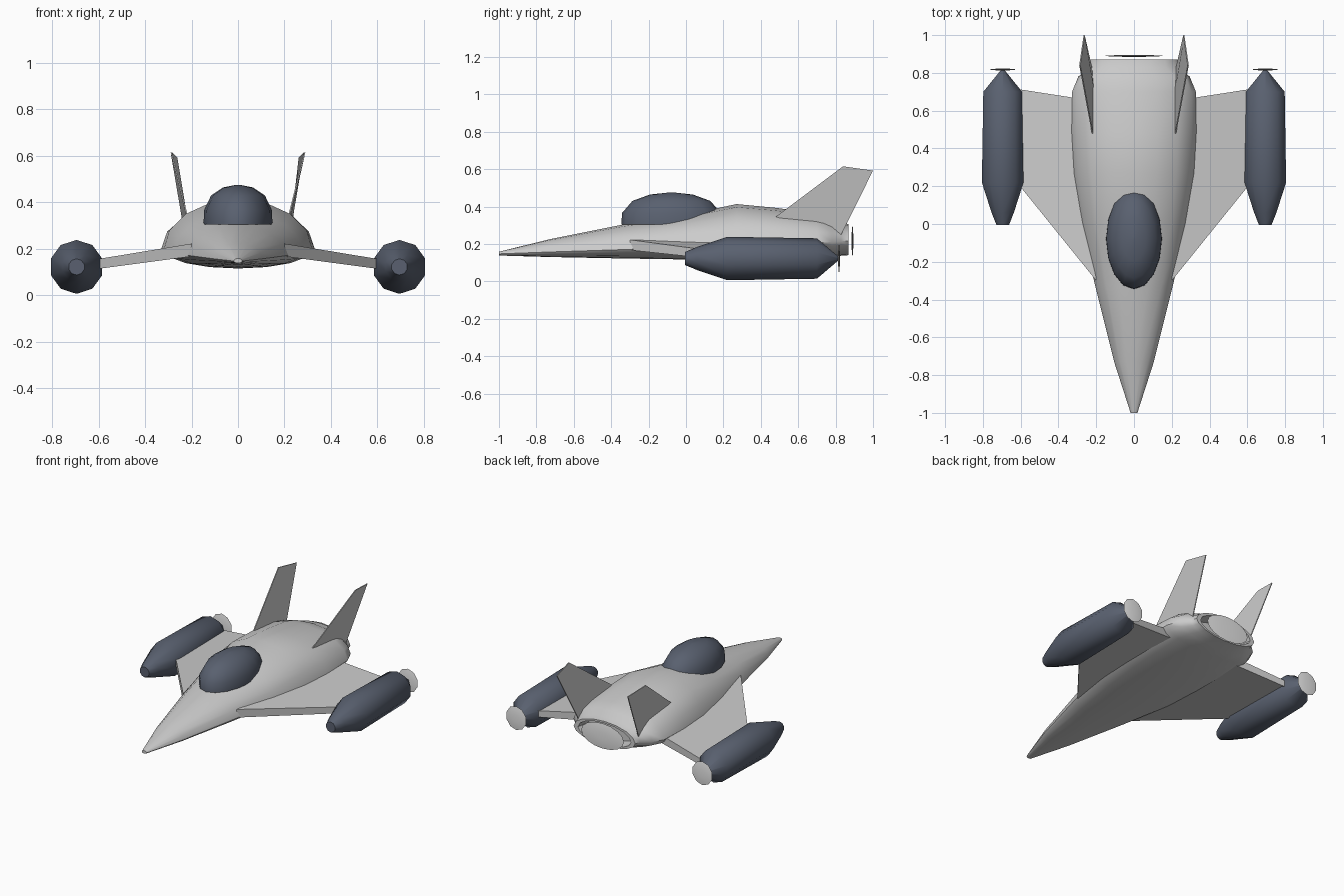
import bpy, bmesh
from math import sin, cos, pi, radians
from mathutils import Vector

default = bpy.data.objects.get("Cube")
if default:
    bpy.data.objects.remove(default, do_unlink=True)


def material(name, rgb):
    m = bpy.data.materials.new(name)
    m.use_nodes = True
    m.diffuse_color = (*rgb, 1)
    m.node_tree.nodes["Principled BSDF"].inputs["Base Color"].default_value = (*rgb, 1)
    return m


GREY = material("light grey hull", (0.6, 0.6, 0.6))
SLATE = material("dark slate", (0.1, 0.118, 0.16))
PALE = material("pale exhaust", (0.8, 0.8, 0.8))


def finish(name, bm, mat, angle=None):
    bmesh.ops.recalc_face_normals(bm, faces=bm.faces)
    mesh = bpy.data.meshes.new(name)
    bm.to_mesh(mesh)
    bm.free()
    ob = bpy.data.objects.new(name, mesh)
    bpy.context.collection.objects.link(ob)
    mesh.materials.append(mat)
    if angle:
        bpy.ops.object.select_all(action='DESELECT')
        ob.select_set(True)
        bpy.context.view_layer.objects.active = ob
        bpy.ops.object.shade_smooth_by_angle(angle=radians(angle))
    return ob


def loft(name, rings, mat, angle):
    """Skin a list of equal-length point rings and cap both ends."""
    bm = bmesh.new()
    loops = [[bm.verts.new(p) for p in ring] for ring in rings]
    n = len(loops[0])
    for a, b in zip(loops, loops[1:]):
        for i in range(n):
            j = (i + 1) % n
            bm.faces.new((a[i], a[j], b[j], b[i]))
    bm.faces.new(loops[0])
    bm.faces.new(loops[-1])
    return finish(name, bm, mat, angle)


def section(x, y, z, rx, up, down, n):
    """Ring across the y axis with different upper and lower heights."""
    ring = []
    for i in range(n):
        t = 2 * pi * i / n
        h = up if cos(t) > 0 else down
        ring.append((x + rx * sin(t), y, z + h * cos(t)))
    return ring


def plate(name, corners, offset, mat):
    """Prism between a polygon and its copy; each corner has its own offset."""
    bm = bmesh.new()
    a = [bm.verts.new(c) for c in corners]
    b = [bm.verts.new(Vector(c) + Vector(o)) for c, o in zip(corners, offset)]
    n = len(a)
    bm.faces.new(a)
    bm.faces.new(b)
    for i in range(n):
        j = (i + 1) % n
        bm.faces.new((a[i], a[j], b[j], b[i]))
    return finish(name, bm, mat)


# Hull: y, half width, height of widest line, top, bottom
stations = [
    (-1.0, .018, .147, .158, .138),
    (-.73, .105, .157, .225, .130),
    (-.33, .205, .170, .305, .122),
    (0, .280, .182, .355, .117),
    (.27, .320, .195, .413, .115),
    (.48, .330, .200, .393, .117),
    (.70, .328, .205, .362, .124),
    (.78, .295, .210, .340, .130),
    (.83, .240, .214, .315, .137),
    (.87, .230, .216, .306, .140),
]
hull = [section(0, y, z, w, t - z, z - b, 16) for y, w, z, t, b in stations]
# Rear opening: rim turned inward, then recessed
for y, s in ((.87, .86), (.78, .80)):
    hull.append(section(0, y, .216, .23 * s, .09 * s, .076 * s, 16))
loft("hull", hull, GREY, 45)

# Canopy: stacked ellipses, flat underneath
canopy = []
for z, s in ((.305, 1), (.365, .99), (.43, .78), (.464, .43), (.475, .05)):
    canopy.append([(.148 * s * sin(k * pi / 8), -.078 + .267 * s * cos(k * pi / 8), z)
                   for k in range(16)])
loft("canopy", canopy, SLATE, 50)


def exhaust(name, x, y, z, rx, rz, n):
    """Thin domed disc facing backwards."""
    profile = ((-.005, .3), (-.003, .75), (0, 1), (.003, .75), (.005, .3))
    return loft(name, [section(x, y + d, z, rx * s, rz * s, rz * s, n)
                       for d, s in profile], PALE, 60)


exhaust("main_exhaust", 0, .89, .215, .16, .085, 16)

for side, s in (("left", 1), ("right", -1)):
    # Engine pod with tapered ends
    pod = [section(s * .695, y, .122, r, r, r, 10)
           for y, r in ((-.005, .035), (.06, .062), (.22, .116), (.70, .108), (.82, .006))]
    loft(side + "_pod", pod, SLATE, 50)
    exhaust(side + "_pod_exhaust", s * .695, .818, .122, .076, .08, 10)

    # Wing: swept slab sloping down to the pod
    plate(side + "_wing",
          [(s * .2, -.30, .222), (s * .62, .22, .153), (s * .62, .715, .153), (s * .2, .65, .222)],
          [(0, 0, -.055), (0, 0, -.042), (0, 0, -.042), (0, 0, -.055)], GREY)

    # Tail fin: thin blade leaning outward
    plate(side + "_tail_fin",
          [(s * .223, .48, .345), (s * .29, .84, .615), (s * .267, 1.0, .592),
           (s * .228, .83, .25), (s * .215, .70, .28)],
          [(s * -.006, 0, 0)] * 5, GREY)
